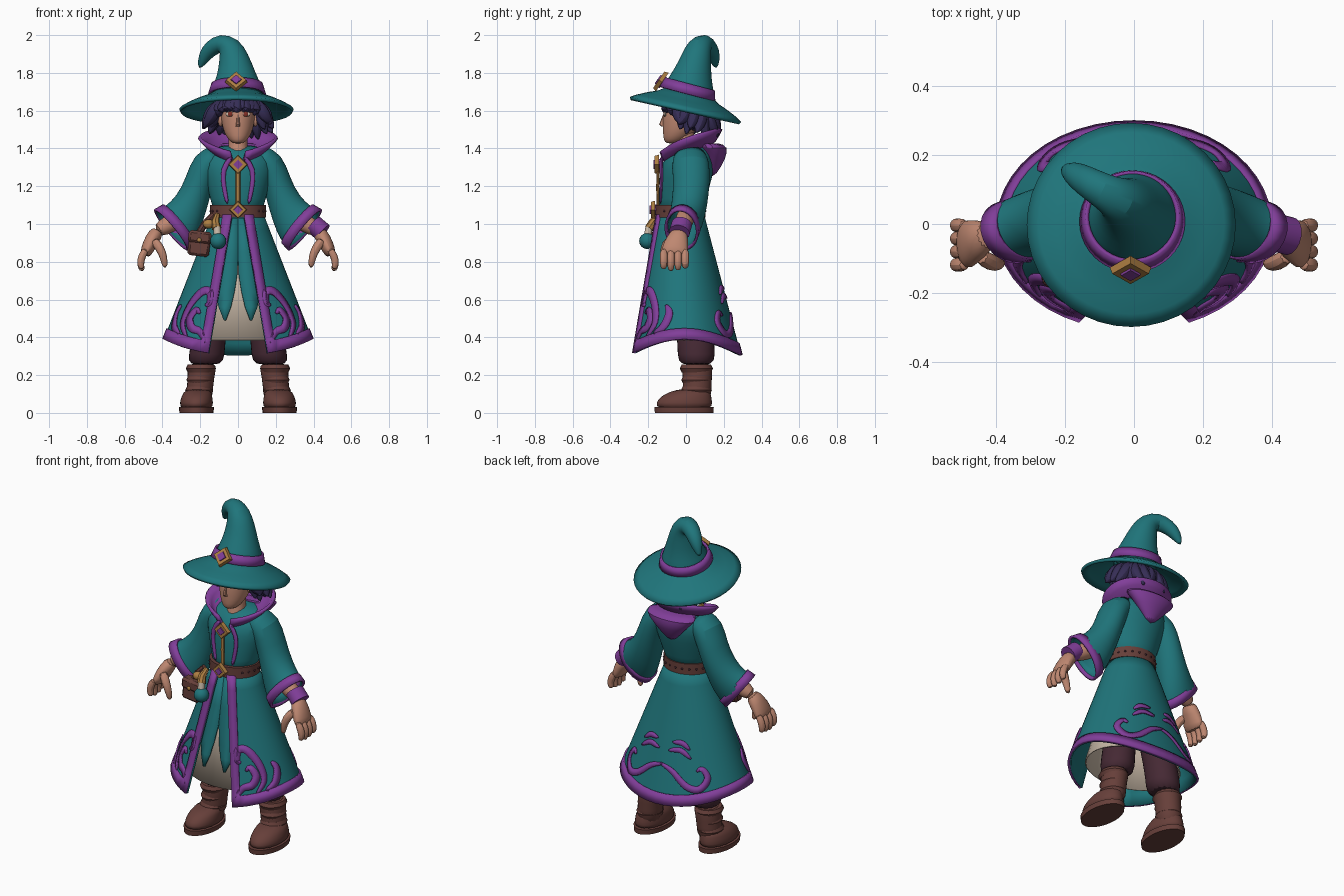
import bpy, bmesh, random
from math import sin, cos, pi, asin, radians
from mathutils import Vector, Matrix

if "Cube" in bpy.data.objects:
    bpy.data.objects.remove(bpy.data.objects["Cube"])
random.seed(4)
parts = []

def colour(name, *rgb):
    m = bpy.data.materials.new(name)
    m.use_nodes = True
    m.diffuse_color = (*rgb, 1)
    m.node_tree.nodes["Principled BSDF"].inputs["Base Color"].default_value = (*rgb, 1)
    return m

TEAL = colour("teal cloth", .014, .18, .2)
PURPLE = colour("purple trim", .22, .048, .32)
SKIN = colour("skin", .52, .245, .165)
HAIR = colour("indigo hair", .036, .026, .09)
DARK = colour("dark trousers", .06, .022, .034)
LEATHER = colour("brown leather", .135, .05, .042)
CREAM = colour("cream linen", .60, .50, .40)
GOLD = colour("gold", .42, .21, .055)
RED = colour("red iris", .22, .03, .02)

def finish(name, bm, mat, sub=0, solid=0):
    bmesh.ops.recalc_face_normals(bm, faces=bm.faces)
    me = bpy.data.meshes.new(name)
    bm.to_mesh(me)
    bm.free()
    me.materials.append(mat)
    ob = bpy.data.objects.new(name, me)
    bpy.context.collection.objects.link(ob)
    if sub:
        ob.modifiers.new("smooth", "SUBSURF").levels = sub
        ob.modifiers["smooth"].render_levels = sub
    if solid:
        mod = ob.modifiers.new("thickness", "SOLIDIFY")
        mod.thickness, mod.offset = solid, 0
    parts.append(ob)

def tube(name, mat, pts, seg=14, flat=False, cap=True, side=1, **kw):
    """Loft elliptical rings (x, y, z, rx, ry) along a path."""
    bm, rings = bmesh.new(), []
    ctr = [Vector((p[0] * side, p[1], p[2])) for p in pts]
    for i, p in enumerate(pts):
        t = (ctr[min(i + 1, len(pts) - 1)] - ctr[max(i - 1, 0)]).normalized()
        t = Vector((0, 0, 1)) if flat else t
        u = Vector((0, 1, 0)).cross(t).normalized()
        v = t.cross(u)
        ry = p[4] if len(p) > 4 else p[3]
        rings.append([bm.verts.new(ctr[i] + u * p[3] * cos(k * 2 * pi / seg) + v * ry * sin(k * 2 * pi / seg))
                      for k in range(seg)])
    for a, b in zip(rings, rings[1:]):
        for k in range(seg):
            bm.faces.new((a[k - 1], a[k], b[k], b[k - 1]))
    if cap:
        bm.faces.new(rings[0])
        bm.faces.new(rings[-1])
    finish(name, bm, mat, **kw)

def grid(name, mat, fn, us, vs, keep=lambda u, v: True, **kw):
    """Sheet of quads through fn(u, v)."""
    bm = bmesh.new()
    g = [[bm.verts.new(fn(u, v)) for v in vs] for u in us]
    for i in range(len(us) - 1):
        for j in range(len(vs) - 1):
            if keep((us[i] + us[i + 1]) / 2, (vs[j] + vs[j + 1]) / 2):
                bm.faces.new((g[i][j], g[i + 1][j], g[i + 1][j + 1], g[i][j + 1]))
    bmesh.ops.delete(bm, geom=[v for v in bm.verts if not v.link_faces], context="VERTS")
    bmesh.ops.remove_doubles(bm, verts=bm.verts, dist=.0005)
    finish(name, bm, mat, **kw)

def ball(name, mat, loc, size):
    bm = bmesh.new()
    bmesh.ops.create_uvsphere(bm, u_segments=16, v_segments=8, radius=1)
    bm.transform(Matrix.Translation(loc) @ Matrix.Diagonal((*size, 1)))
    finish(name, bm, mat)

def box(name, mat, loc, size, rot=0):
    bm = bmesh.new()
    bmesh.ops.create_cube(bm, size=1)
    bm.transform(Matrix.Translation(loc) @ Matrix.Rotation(rot, 4, "Y") @ Matrix.Diagonal((*size, 1)))
    bmesh.ops.bevel(bm, geom=bm.edges[:], offset=min(size) * .2, segments=1, affect="EDGES")
    finish(name, bm, mat)

def clasp(name, loc, r, tilt=0):
    for label, mat, k, top, d in (("frame", GOLD, 1, .88, .022), ("gem", PURPLE, .58, .46, .036)):
        bm = bmesh.new()
        bmesh.ops.create_cone(bm, segments=4, cap_ends=True, radius1=r * k, radius2=r * top, depth=d)
        bm.transform(Matrix.Translation(loc) @ Matrix.Rotation(pi / 2 + tilt, 4, "X"))
        finish(f"{name}_{label}", bm, mat)

def steps(a, b, n):
    return [a + (b - a) * i / n for i in range(n + 1)]

# Skirt surface: angle 0 is the front, pi the back
def girth(z):
    t = (1.05 - z) / .7
    return .13 + .272 * t, .12 + .16 * t, -.03 + .024 * t

def surf(ang, z, off=0):
    a, b, cy = girth(z)
    return Vector(((a + off) * sin(ang), cy - (b + off) * cos(ang), z))

def skirt(u, v, off=0):
    a = girth(1.05 - .74 * v)[0]
    x = .03 + .125 * v
    edge, inner = asin(x / a), asin((x + .045) / a)
    k = abs(u)
    ang = pi - k / .95 * (pi - inner) if k <= .95 else inner + (edge - inner) * (k - .95) / .05
    hem = .305 + .085 * sin(ang) ** 2
    return surf(ang if u >= 0 else -ang, 1.05 + (hem - 1.05) * v, off)

half = steps(0, .95, 20) + [1]
us = [-u for u in half[:0:-1]] + half
vs = steps(0, .915, 8) + [1]
grid("robe_skirt", TEAL, skirt, us, vs, solid=.012)
grid("robe_skirt_trim", PURPLE, lambda u, v: skirt(u, v, .008), us, vs,
     keep=lambda u, v: abs(u) > .95 or v > .915, solid=.014)

# Underskirt and pointed inner panels
tube("underskirt", CREAM, [(0, -.03, 1.03, .1, .09), (0, -.02, .7, .19, .15), (0, -.01, .385, .29, .22)],
     seg=32, flat=True, cap=False, solid=.008)
for s in (-1, 1):
    rows = [(1.03, 0, .06), (.85, 0, .1), (.74, .003, .12), (.64, .02, .125), (.56, .04, .11), (.49, .068, .08)]
    def panel(u, v):
        z, x0, x1 = rows[v]
        return surf(s * asin((x0 + (x1 - x0) * u) / girth(z)[0]), z, -.022)
    grid("inner_panel", TEAL, panel, [0, .5, 1], range(len(rows)), solid=.008)

# Swirl embroidery laid on the skirt
def swirl(name, pts, width, s):
    p = [Vector((radians(a), z)) for a, z in pts]
    p = [2 * p[0] - p[1]] + p + [2 * p[-1] - p[-2]]
    path = []
    for i in range(1, len(p) - 2):
        a, b, c, d = p[i - 1:i + 3]
        for t in steps(0, 1, 5)[:-1]:
            path.append(.5 * (2 * b + (c - a) * t + (2 * a - 5 * b + 4 * c - d) * t * t + (3 * b - a - 3 * c + d) * t ** 3))
    n = len(path) - 1
    def strip(u, v):
        at = lambda i: surf(s * path[i][0], path[i][1], .01)
        ang = path[u][0]
        out = Vector((s * sin(ang), -cos(ang), .4)).normalized()
        side = (at(min(u + 1, n)) - at(max(u - 1, 0))).cross(out).normalized()
        return at(u) + side * v * width * (.25 + .75 * sin(pi * u / n) ** .6)
    grid(name, PURPLE, strip, range(n + 1), [-.5, .5], solid=.009)

front_swirls = [[(25, .37), (32, .43), (41, .45), (46, .5), (41, .545), (35, .52)],
                [(44, .40), (54, .48), (51, .57), (40, .64), (30, .64), (28, .58), (33, .57)],
                [(54, .42), (66, .46), (72, .53), (66, .58)]]
back_swirls = [[(181, .53), (168, .5), (154, .43), (142, .42), (133, .48), (138, .53), (145, .51)]]
back_stripes = [[(174, .61), (160, .62), (146, .57)], [(170, .66), (158, .66), (148, .62)]]
for s in (-1, 1):
    for label, group, width in (("front", front_swirls, .044), ("back", back_swirls, .04), ("back_stripe", back_stripes, .03)):
        for pts in group:
            swirl(f"skirt_{label}_swirl", pts, width, s)

# Torso, belt and lapels
tube("torso", TEAL, [(0, -.03, 1.04, .13, .115), (0, -.02, 1.13, .145, .125), (0, 0, 1.25, .18, .142),
                     (0, .012, 1.33, .2, .142), (0, .03, 1.39, .16, .11), (0, .04, 1.42, .08, .07)], seg=24, flat=True, sub=1)
tube("belt", LEATHER, [(0, -.03, z, .147, .132) for z in (1.035, 1.1)], seg=32, flat=True)
for k in range(3, 20):
    a = 2 * pi * k / 22
    ball("belt_hole", DARK, (.147 * sin(a), -.03 - .132 * cos(a), 1.068), (.006, .006, .006))
tube("front_strap", GOLD, [(0, -.148, 1.1, .013, .008), (0, -.15, 1.2, .012, .008), (0, -.146, 1.3, .012, .008)], seg=8)
for s in (-1, 1):
    tube("lapel_trim", PURPLE, [(.03, -.13, 1.36, .018, .012), (.085, -.13, 1.29, .015, .01), (.076, -.13, 1.2, .013, .009),
                                (.055, -.136, 1.1, .013, .009)], seg=8, side=s, sub=1)
clasp("chest_clasp", (0, -.155, 1.315), .052)
clasp("belt_buckle", (0, -.175, 1.075), .048)

# Flared collar and folded hood
def collar(u, v):
    back = (1 - cos(u)) / 2
    low = Vector((.085 * sin(u), .01 - .105 * cos(u), 1.32 + .1 * back ** .6))
    high = Vector((.205 * sin(u), .025 - .16 * cos(u), 1.375 + .13 * back ** .6))
    return low.lerp(high, v) - Vector((0, 0, .02 * sin(pi * v)))
grid("collar", PURPLE, collar, steps(.2, 2 * pi - .2, 32), steps(0, 1, 4), solid=.018)
tube("hood", PURPLE, [(0, .11, 1.43, .15, .07), (0, .15, 1.41, .175, .075), (0, .155, 1.35, .11, .06), (0, .14, 1.25, .02, .015)],
     flat=True, sub=1)

# Arms, hands, legs and boots
for s in (-1, 1):
    tube("sleeve", TEAL, [(.11, .02, 1.355, .06, .08), (.168, .025, 1.325, .076, .096), (.205, .03, 1.22, .07, .092), (.245, .02, 1.11, .082, .09),
                          (.3, 0, 1.015, .112, .087), (.345, -.02, .975, .13, .084)], seg=18, cap=False, side=s, sub=1, solid=.012)
    tube("sleeve_cuff", PURPLE, [(.316, -.012, 1.0, .126, .086), (.355, -.024, .968, .134, .086)], seg=24, cap=False, side=s, solid=.014)
    tube("forearm", SKIN, [(.25, .01, 1.07, .055), (.36, -.015, 1.0, .05), (.435, -.03, .96, .04)], side=s, sub=1)
    tube("palm", SKIN, [(.42, -.03, .97, .038, .04), (.455, -.045, .92, .04, .06), (.48, -.06, .865, .036, .074),
                        (.495, -.06, .83, .026, .068)], side=s, sub=1)
    for k in range(4):
        y, drop = -.118 + .038 * k, .012 * abs(k - 1.3)
        tube("finger", SKIN, [(.485, y, .87, .02), (.512, y, .825, .023), (.518, y, .785, .021), (.505, y, .745 + drop, .015)], seg=8, side=s, sub=1)
    tube("thumb", SKIN, [(.45, -.09, .92, .028), (.41, -.115, .87, .026), (.392, -.115, .82, .022), (.385, -.11, .765, .014)], seg=8, side=s, sub=1)
    tube("trouser_leg", DARK, [(.1, .03, .65, .09, .1), (.155, .05, .42, .09, .1), (.165, .055, .3, .1, .103), (.175, .055, .25, .088, .092)],
         flat=True, side=s, sub=1)
    tube("boot_shaft", LEATHER, [(.188, .06, .265, .075, .082), (.192, .06, .23, .078, .083), (.2, .06, .15, .068, .076), (.208, .055, .05, .08, .085)],
         flat=True, side=s, sub=1)
    tube("boot_foot", LEATHER, [(.22, -.01, .015, .088, .152), (.22, -.01, .055, .09, .152), (.218, .0, .09, .082, .135), (.21, .04, .13, .068, .09)],
         seg=18, flat=True, side=s, sub=1)
    tube("boot_sole", LEATHER, [(.22, -.01, 0, .09, .155), (.22, -.01, .03, .093, .157)], seg=24, flat=True, side=s)
    for z, r in ((.235, .08), (.175, .072), (.12, .074)):
        tube("boot_fold", LEATHER, [(.203 - .08 * (z - .15), .055, z + d, r - abs(d) * .5, r + .008 - abs(d) * .5) for d in (-.02, 0, .02)],
             seg=20, flat=True, side=s)
tube("left_bracelet", PURPLE, [(.4, -.022, 1.0, .05, .055), (.45, -.035, .955, .052, .056)], seg=16)

# Belt pouch and flask
box("pouch", LEATHER, (-.205, -.14, .895), (.115, .065, .13), .12)
box("pouch_flap", LEATHER, (-.202, -.15, .93), (.122, .065, .065), .12)
ball("pouch_button", GOLD, (-.205, -.185, .915), (.012, .008, .012))
tube("pouch_strap", LEATHER, [(-.21, -.13, .95, .016), (-.175, -.145, 1.0, .02), (-.13, -.14, 1.05, .016)], seg=8)
ball("belt_charm", GOLD, (-.155, -.17, 1.0), (.03, .025, .025))
ball("flask", TEAL, (-.105, -.205, .91), (.043, .043, .043))
tube("flask_neck", CREAM, [(-.108, -.203, .94, .02), (-.112, -.195, .985, .02)], seg=10)
tube("flask_cord", GOLD, [(-.112, -.195, .975, .025), (-.12, -.175, 1.01, .022), (-.11, -.145, 1.05, .014)], seg=8)

# Head and face
tube("neck", SKIN, [(0, -.03, 1.33, .065, .07), (0, -.01, 1.42, .05, .05), (0, -.01, 1.5, .05, .055)], flat=True)
tube("head", SKIN, [(0, -.075, 1.425, .025, .03), (0, -.06, 1.445, .052, .06), (0, -.035, 1.49, .078, .088), (0, -.02, 1.55, .09, .105),
                    (0, -.01, 1.62, .095, .11), (0, 0, 1.68, .07, .08)], seg=20, flat=True, sub=1)
tube("nose", SKIN, [(0, -.118, 1.515, .013, .012), (0, -.128, 1.528, .01, .014), (0, -.114, 1.58, .006, .007)], seg=8, flat=True)
box("mouth", RED, (0, -.114, 1.489), (.034, .008, .005))
for s in (-1, 1):
    ball("eye_white", CREAM, (.042 * s, -.111, 1.582), (.024, .006, .014))
    ball("iris", RED, (.041 * s, -.115, 1.582), (.013, .005, .014))
    box("eyebrow", HAIR, (.043 * s, -.115, 1.604), (.046, .009, .009), -.2 * s)
    ball("ear", SKIN, (.092 * s, -.01, 1.55), (.014, .025, .035))

# Hair: cap and tousled locks that flick outwards
ball("hair_cap", HAIR, (0, .035, 1.575), (.118, .102, .085))
for layer in (0, 1):
    for k in range(18):
        a = 2 * pi * (k + .5 * layer) / 18
        front = cos(a) > .6
        tip = (1.595 if front else 1.5 - .02 * layer) + random.uniform(-.02, .025)
        swing = a + random.uniform(-.4, .4)
        pos = lambda ang, r, z: (r * sin(ang), .02 - r * .86 * cos(ang), z + .18 * r * cos(ang))
        out = .15 if front else .19 - .035 * layer
        tube("hair_lock", HAIR, [(*pos(a, .08, 1.64), .025), (*pos(a, .125, 1.618), .034), (*pos(a, .148 - .01 * layer, 1.58), .04),
                                 (*pos((a + swing) / 2, out - .025, (1.57 + tip) / 2), .034), (*pos(swing, out, tip), .005)], seg=7, sub=1)

# Pointed hat, tilted back
tilt = Matrix.Translation((-.008, -.003, 1.605)) @ Matrix.Rotation(-.22, 4, "X")
prof = [(.02, .085), (.13, .08), (.16, .06), (.215, .038), (.265, .014), (.298, -.006)]
grid("hat_brim", TEAL, lambda u, v: tilt @ Vector((prof[v][0] * sin(u), prof[v][0] * cos(u), prof[v][1])),
     steps(0, 2 * pi, 40), range(len(prof)), solid=.018)
tube("hat_crown", TEAL, [(-.005, .01, 1.65, .15), (-.005, .016, 1.72, .134), (-.01, .037, 1.8, .1), (-.022, .055, 1.88, .08), (-.045, .07, 1.94, .066),
                         (-.09, .095, 1.962, .052), (-.145, .128, 1.93, .044), (-.18, .15, 1.885, .034), (-.205, .16, 1.825, .01)], seg=24, sub=1)
band = Matrix.Translation((-.005, .014, 1.715)) @ Matrix.Rotation(-.26, 4, "X")
grid("hat_band", PURPLE, lambda u, v: band @ Vector(((.139 - .3 * v) * sin(u), (.139 - .3 * v) * cos(u), v)),
     steps(0, 2 * pi, 40), [-.028, .026], solid=.012)
clasp("hat_clasp", (-.01, -.135, 1.757), .06, -.6)

bpy.ops.object.select_all(action="DESELECT")
for ob in parts:
    ob.select_set(True)
bpy.context.view_layer.objects.active = parts[0]
bpy.ops.object.shade_smooth_by_angle(angle=radians(40))
